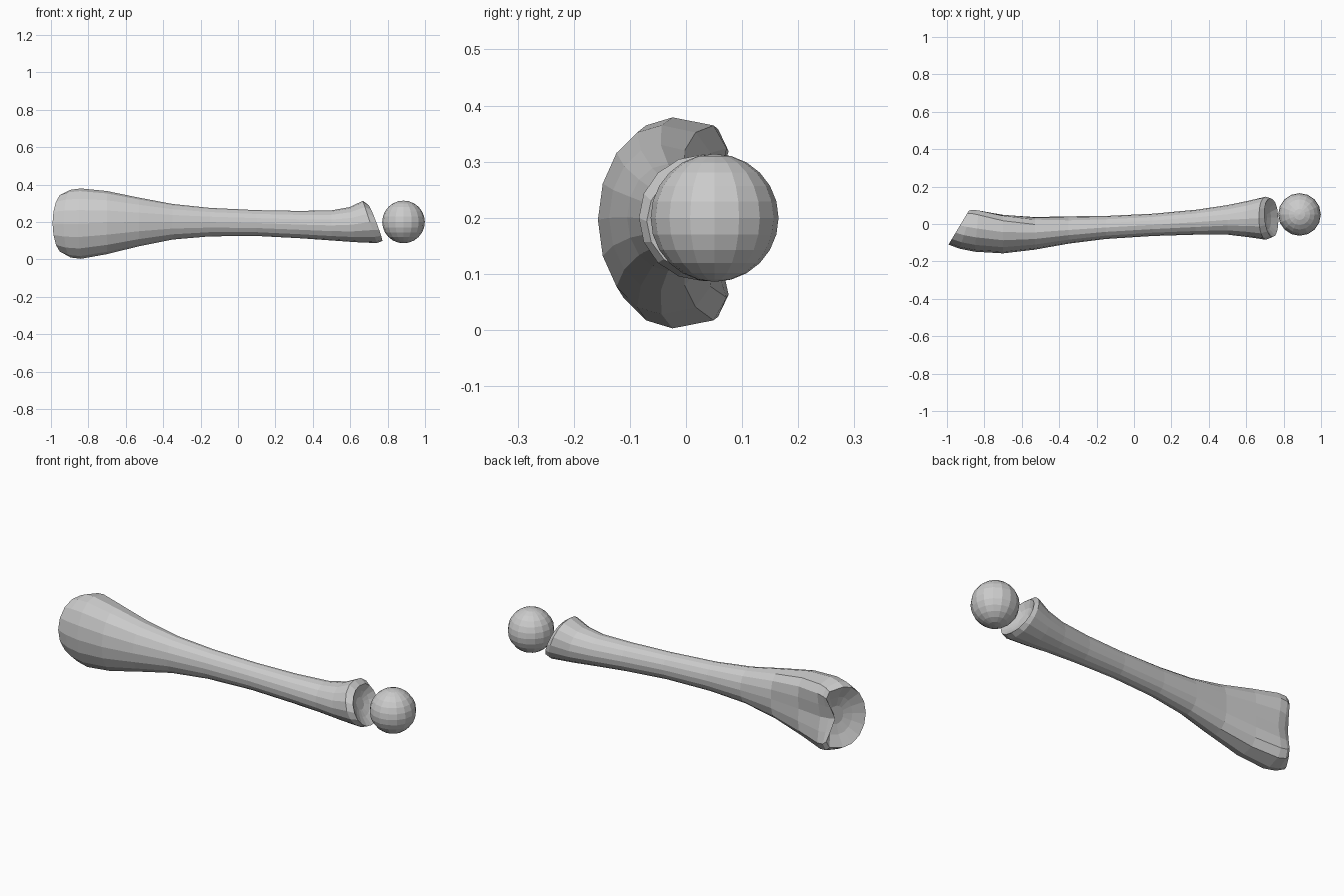
import bpy, bmesh
from math import sin, cos, pi

SIDES = 16

# x, y min, y max, z min, z max, end shear by y, end shear by z, back squareness, back groove
STATIONS = [
    (-0.930, -0.110, 0.095, 0.030, 0.355, 0.60, 0.00, 0.50, 0.065),
    (-0.895, -0.132, 0.102, 0.010, 0.372, 0.32, 0.00, 0.50, 0.060),
    (-0.840, -0.148, 0.100, 0.003, 0.379, 0.10, 0.00, 0.55, 0.050),
    (-0.700, -0.157, 0.070, 0.028, 0.365, 0.00, 0.00, 0.65, 0.025),
    (-0.530, -0.137, 0.047, 0.070, 0.330, 0.00, 0.00, 0.80, 0.010),
    (-0.350, -0.105, 0.041, 0.106, 0.296, 0.00, 0.00, 1.00, 0.000),
    (-0.150, -0.080, 0.043, 0.123, 0.275, 0.00, 0.00, 1.00, 0.000),
    (0.100, -0.064, 0.055, 0.125, 0.263, 0.00, 0.00, 1.00, 0.000),
    (0.330, -0.057, 0.076, 0.113, 0.259, 0.00, 0.00, 1.00, 0.000),
    (0.500, -0.057, 0.101, 0.101, 0.262, 0.00, 0.00, 1.00, 0.000),
    (0.610, -0.070, 0.124, 0.092, 0.279, 0.00, -0.15, 0.90, 0.000),
    (0.705, -0.084, 0.146, 0.087, 0.313, 0.00, -0.33, 0.80, 0.000),
    (0.735, -0.070, 0.138, 0.098, 0.290, -0.06, -0.38, 0.80, 0.000),
]


def section(st):
    """Points of one cross-section, flattened and grooved on the back side."""
    x, y0, y1, z0, z1, sy, sz, p, groove = st
    yc, zc, ry, rz = (y0 + y1) / 2, (z0 + z1) / 2, (y1 - y0) / 2, (z1 - z0) / 2
    pts = []
    for i in range(SIDES):
        a = 2 * pi * i / SIDES
        c = cos(a)
        dy = ry * (max(c, 0) ** p if c > 0 else c) - groove * max(c, 0) ** 6
        dz = rz * sin(a)
        pts.append((x + sy * dy + sz * dz, yc + dy, zc + dz))
    return pts


def bridge(bm, a, b):
    for i in range(SIDES):
        j = (i + 1) % SIDES
        bm.faces.new((a[i], a[j], b[j], b[i]))


def hollow_cap(bm, rim, depth):
    """Dished joint surface closing an end."""
    n = len(rim)
    mid = sum((v.co for v in rim), rim[0].co * 0) / n
    prev = rim
    for scale, push in ((0.62, 0.7), (0.3, 1.0)):
        ring = []
        for v in rim:
            co = mid + (v.co - mid) * scale
            co.x += depth * push
            ring.append(bm.verts.new(co))
        bridge(bm, prev, ring)
        prev = ring
    bm.faces.new(prev)


def make_object(name, bm):
    bmesh.ops.recalc_face_normals(bm, faces=bm.faces)
    me = bpy.data.meshes.new(name)
    bm.to_mesh(me)
    bm.free()
    ob = bpy.data.objects.new(name, me)
    bpy.context.collection.objects.link(ob)
    return ob


# Bone shaft with flared, dished ends
bm = bmesh.new()
rings = [[bm.verts.new(p) for p in section(st)] for st in STATIONS]
for a, b in zip(rings, rings[1:]):
    bridge(bm, a, b)
hollow_cap(bm, rings[0], 0.045)
hollow_cap(bm, rings[-1], -0.035)
make_object("bone_shaft", bm)

# Ball at the narrow end
bm = bmesh.new()
bmesh.ops.create_uvsphere(bm, u_segments=16, v_segments=12, radius=0.114)
ball = make_object("joint_ball", bm)
ball.location = (0.885, 0.051, 0.2)
